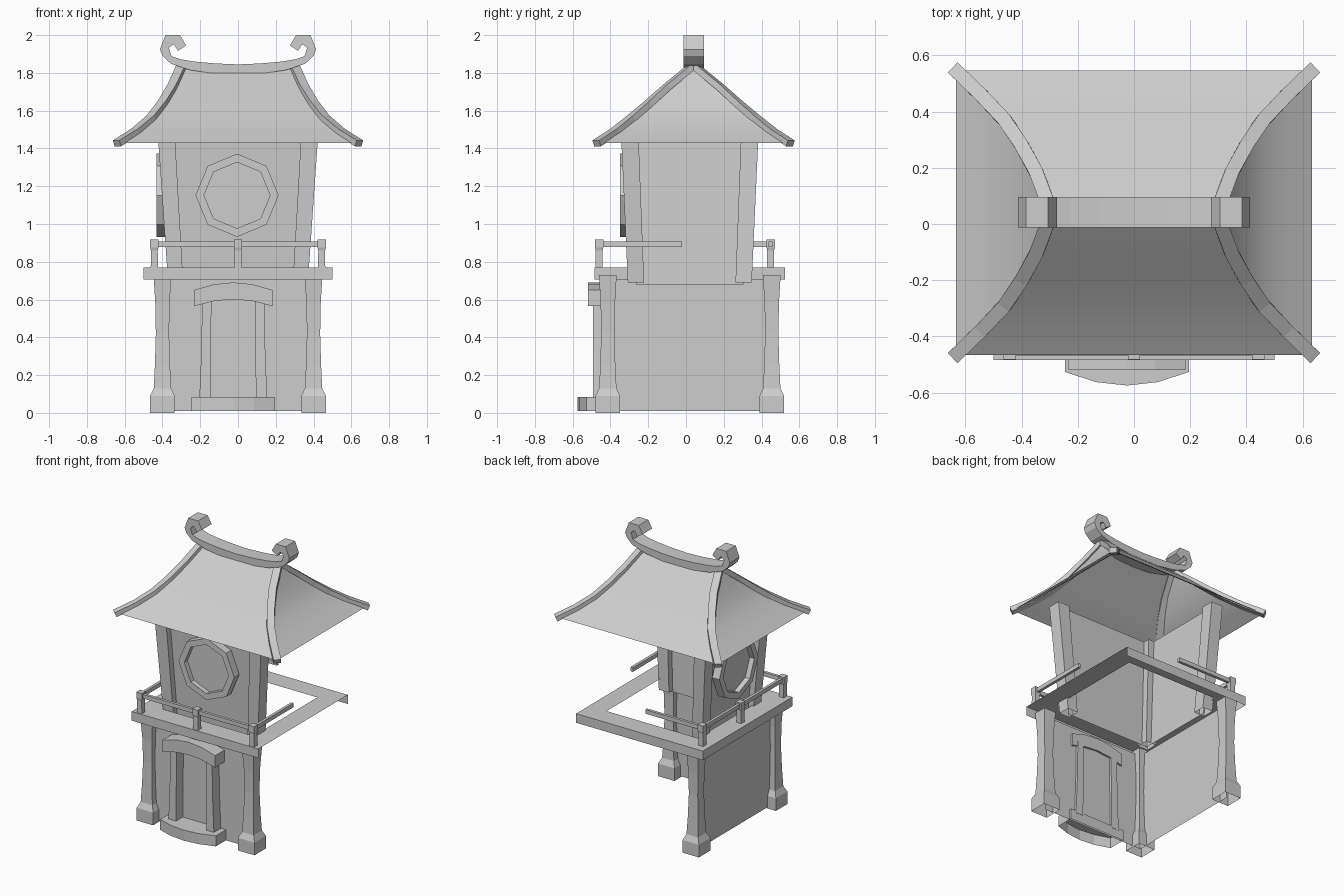
import bpy, bmesh
from math import sin, cos, pi
from mathutils import Vector

cube = bpy.data.objects.get("Cube")
if cube:
    bpy.data.objects.remove(cube, do_unlink=True)

stone = bpy.data.materials.new("plain grey")
stone.use_nodes = True
GREY = (0.61, 0.61, 0.61, 1)
stone.diffuse_color = GREY
stone.node_tree.nodes["Principled BSDF"].inputs["Base Color"].default_value = GREY
CY = 0.02  # depth centre of the tower body


def loft(name, rings, first=True, last=True, loop=True, smooth=False):
    """Skin a list of equal point rings, capping the first and last on request."""
    bm = bmesh.new()
    rows = [[bm.verts.new(p) for p in ring] for ring in rings]
    n = len(rows[0])
    for a, b in zip(rows, rows[1:]):
        for i in range(n if loop else n - 1):
            j = (i + 1) % n
            bm.faces.new((a[i], a[j], b[j], b[i]))
    if first:
        bm.faces.new(rows[0][::-1])
    if last:
        bm.faces.new(rows[-1])
    if first and last:
        bmesh.ops.recalc_face_normals(bm, faces=bm.faces)
    mesh = bpy.data.meshes.new(name)
    bm.to_mesh(mesh)
    bm.free()
    mesh.materials.append(stone)
    obj = bpy.data.objects.new(name, mesh)
    bpy.context.collection.objects.link(obj)
    if smooth:
        bpy.ops.object.select_all(action='DESELECT')
        bpy.context.view_layer.objects.active = obj
        obj.select_set(True)
        bpy.ops.object.shade_smooth_by_angle(angle=0.6)
    return obj


def rect(x, y, z, hx, hy):
    return [(x - hx, y - hy, z), (x + hx, y - hy, z), (x + hx, y + hy, z), (x - hx, y + hy, z)]


def box(name, x0, x1, y0, y1, z0, z1):
    x, y, hx, hy = (x0 + x1) / 2, (y0 + y1) / 2, (x1 - x0) / 2, (y1 - y0) / 2
    return loft(name, [rect(x, y, z, hx, hy) for z in (z0, z1)])


# Lower and upper pillars, open underneath, stand on three corners; the other two sides stay open
for side, sx, sy in (("front_right", -1, -1), ("front_left", 1, -1), ("back_right", -1, 1)):
    profile = [(0, .065), (.09, .065), (.13, .046), (.25, .04), (.42, .035), (.58, .038), (.73, .047)]
    loft(side + "_lower_pillar",
         [rect(sx * .4, CY + sy * .434, z, r, r) for z, r in profile], first=False)
    loft(side + "_upper_pillar",
         [rect(sx * .33, CY + sy * .285, .69, .04, .043),
          rect(sx * .38, CY + sy * .318, 1.48, .045, .046)], first=False)

# Walls on the front and right sides
for level, lo, hi in (("lower", (.4, .434, .01), (.4, .434, .705)),
                      ("upper", (.33, .285, .68), (.38, .318, 1.48))):
    rows = [[(-hx, CY + hy, z), (-hx, CY - hy, z), (hx, CY - hy, z)] for hx, hy, z in (lo, hi)]
    loft(level + "_walls", rows, first=False, last=False, loop=False)

# Deck: a top frame with a lip on three sides
inner, outer = rect(0, CY, .77, .36, .36), rect(0, CY, .77, .5, .505)
loft("deck_top", [outer, inner], first=False, last=False)
lip = [outer[i] for i in (2, 3, 0, 1)]
loft("deck_lip", [[(x, y, .705) for x, y, z in lip], lip], first=False, last=False, loop=False)

# Railing posts and rails
RX, RY0, RY1 = .443, -.46, .448
for name, x, y in (("front_right", -RX, RY0), ("front_middle", 0, RY0), ("front_left", RX, RY0),
                   ("right_middle", -RX, CY), ("back_right", -RX, RY1)):
    profile = [(.77, .019), (.86, .018), (.875, .022), (.917, .022)]
    loft(name + "_rail_post", [rect(x, y, z, r, r) for z, r in profile])
T = .01
box("front_rail", -RX, RX, RY0 - T, RY0 + T, .878, .907)
box("right_rail", -RX - T, -RX + T, RY0, RY1, .878, .907)
box("left_half_rail", RX - T, RX + T, RY0, -.02, .878, .907)
box("back_half_rail", -RX, .0, RY1 - T, RY1 + T, .878, .907)


# Octagonal window rings around recessed panes
def window(name, place):
    loops = [(.22, 0), (.22, .056), (.175, .056), (.175, .02)]
    loft(name, [[place(r * sin(k * pi / 4), 1.152 + r * cos(k * pi / 4), d) for k in range(8)]
                for r, d in loops], first=False)


window("front_window", lambda u, z, d: (-.005 + u, -.293 - d, z))
window("right_window", lambda u, z, d: (-.375 - d, CY - u, z))

# Doorway: jambs, arched lintel and curved step
DX = -.025
for name, s in (("right_jamb", -1), ("left_jamb", 1)):
    loft(name, [rect(DX + s * c, -.445, z, w, .047)
                for z, c, w in ((.07, .15, .03), (.3, .144, .026), (.61, .14, .024))])
arch = [(t, .09 * (1 - t * t / .0435)) for t in (-.208, -.1, 0, .1, .208)]
loft("door_lintel", [[(DX + t, y, z) for y, z in ((-.52, .565 + .4 * h), (-.4, .565 + .4 * h),
                                                   (-.4, .65 + .45 * h), (-.52, .65 + .45 * h))]
                     for t, h in arch])
step = [(t, -.527 - .048 * (1 - (t / .22) ** 2)) for t in (-.22, -.11, 0, .11, .22)]
step += [(.22, -.4), (-.22, -.4)]
loft("door_step", [[(DX + t, y, z) for t, y in step] for z in (.01, .085)], first=False)

# Roof: concave hipped skin narrowing to the ridge line
RY = .04
slope = [(.634, .506, 1.43), (.545, .42, 1.488), (.46, .33, 1.56), (.4, .24, 1.637),
         (.347, .142, 1.725), (.295, .002, 1.84)]
loft("roof", [rect(0, RY, z, hx, hy) for hx, hy, z in slope], first=False, last=False, smooth=True)

# Hip beams following the four roof edges
path = [Vector(p) for p in [(.641, .513, 1.428)] + slope[1:]]
for name, sx, sy in (("front_right", -1, -1), ("front_left", 1, -1),
                     ("back_right", -1, 1), ("back_left", 1, 1)):
    rings = []
    for i, p in enumerate(path):
        d = (path[min(i + 1, len(path) - 1)] - path[max(i - 1, 0)]).normalized()
        across = d.cross(Vector((0, 0, 1))).normalized()
        up = across.cross(d)
        rings.append([p + across * a * .025 + up * h for a, h in
                      ((-1, -.018), (1, -.018), (1, .016), (-1, .016))])
    loft(name + "_hip_beam", [[(sx * v.x, RY + sy * v.y, v.z) for v in r] for r in rings])

# Curled ridge beam: outer and inner edge pairs, mirrored across the centre
edge = [(0, 1.79, 0, 1.845), (.12, 1.796, .12, 1.85), (.25, 1.814, .23, 1.86),
        (.355, 1.848, .305, 1.872), (.4, 1.89, .352, 1.888), (.413, 1.925, .366, 1.932),
        (.384, 2, .345, 1.951), (.307, 2, .338, 1.949), (.275, 1.945, .318, 1.917)]
mirrored = [(-a, b, -c, d) for a, b, c, d in edge[:0:-1]]
loft("ridge_beam", [[(a, -.012, b), (a, .096, b), (c, .096, d), (c, -.012, d)]
                    for a, b, c, d in mirrored + edge])
